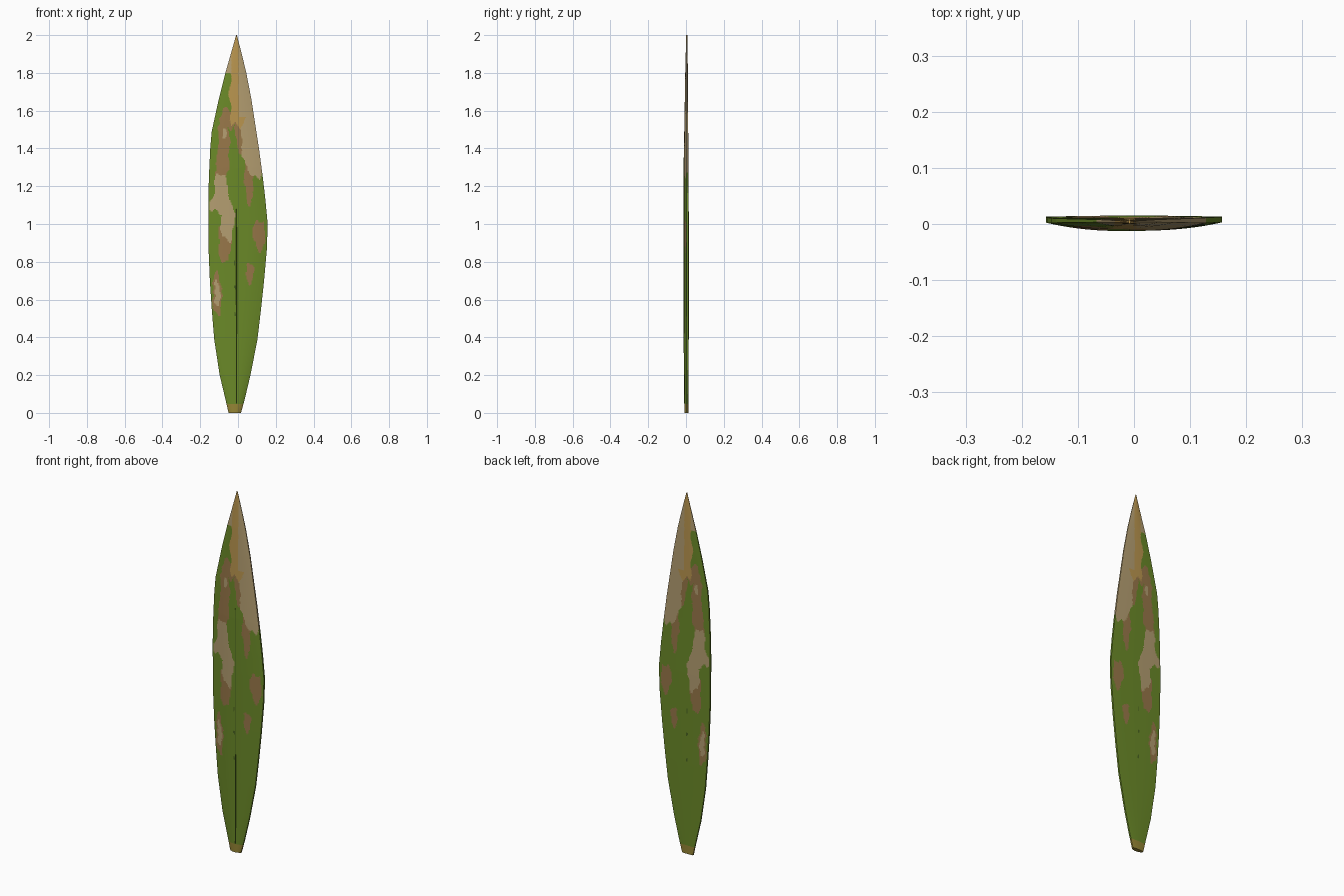
import bpy, bmesh, math
from mathutils import Vector

cube = bpy.data.objects.get("Cube")
if cube:
    bpy.data.objects.remove(cube)

# ---- colours ----
def make_material(name, rgb):
    colour = tuple((c / 255) ** 2.2 for c in rgb) + (1,)
    mat = bpy.data.materials.new(name)
    mat.use_nodes = True
    mat.diffuse_color = colour
    bsdf = mat.node_tree.nodes["Principled BSDF"]
    bsdf.inputs["Base Color"].default_value = colour
    bsdf.inputs["Roughness"].default_value = 0.8
    return mat

COLOURS = {"green": (106, 136, 44), "tan": (178, 156, 112), "brown": (150, 118, 74),
           "orange": (184, 148, 80), "olive": (148, 132, 56), "dark": (74, 98, 36)}
NAMES = list(COLOURS)
MATERIALS = [make_material("leaf " + n, c) for n, c in COLOURS.items()]

# ---- outline (height, right-hand edge, left-hand edge) and depth (height, front, back) ----
OUTLINE = [(0, -.05, .016), (.07, -.066, .035), (.2, -.097, .066), (.39, -.126, .103),
           (.55, -.139, .122), (.7, -.149, .138), (.87, -.156, .153), (1, -.157, .157),
           (1.13, -.157, .145), (1.25, -.154, .131), (1.4, -.147, .111), (1.49, -.139, .097),
           (1.66, -.102, .071), (1.8, -.067, .044), (1.9, -.038, .02), (2, -.01, -.006)]
DEPTH = [(0, -.009, .011), (.5, -.011, .013), (1, -.012, .013), (1.3, -.0125, .011),
         (1.8, -.004, .008), (2, .001, .005)]

def sample(table, z):
    for a, b in zip(table, table[1:]):
        if z <= b[0]:
            t = (z - a[0]) / (b[0] - a[0])
            return [p + (q - p) * t for p, q in zip(a[1:], b[1:])]
    return list(table[-1][1:])

def front_y(z, u):
    """Front surface depth, u running from -1 to 1 across the blade."""
    front, back = sample(DEPTH, z)
    rim = back - .4 * (back - front)
    return rim + (front - rim) * (1 - abs(u) ** 2.4)

# ---- painted patches: colour, centre x, centre z, half width, half height ----
PATCHES = [
    ("brown", -.075, 1.42, .03, .19), ("brown", -.04, 1.56, .06, .05),
    ("brown", -.09, 1.27, .03, .1), ("brown", .015, 1.5, .03, .12),
    ("brown", .058, 1.26, .024, .16), ("brown", .06, 1.62, .03, .06),
    ("tan", .062, 1.48, .045, .2), ("tan", .1, 1.38, .045, .14),
    ("brown", -.07, .92, .033, .13), ("tan", -.09, 1.17, .036, .1),
    ("tan", -.09, 1.11, .06, .05), ("tan", -.056, 1.03, .037, .12),
    ("brown", .112, .94, .034, .08), ("brown", .062, .745, .021, .055),
    ("brown", -.11, .63, .024, .115), ("tan", -.11, .625, .015, .07),
    ("tan", -.07, 1.47, .012, .03), ("orange", 0, 1.57, .045, .05),
    ("dark", -.018, .78, .005, .012), ("dark", -.018, .65, .005, .012),
    ("dark", -.018, .51, .005, .012),
]

def paint(x, z):
    if z < .05:
        return "olive"
    if z > 1.8 or (z > 1.57 and x > -.042 + .008 * math.sin(z * 40)):
        if x > .004 or (z > 1.8 and x < -.035):
            return "tan"
        return "orange"
    colour = "green"
    wx = x + .004 * math.sin(z * 47) + .002 * math.sin(z * 130)
    wz = z + .015 * math.sin(x * 120)
    for name, cx, cz, rx, rz in PATCHES:
        if ((wx - cx) / rx) ** 2 + ((wz - cz) / rz) ** 2 < 1:
            colour = name
    return colour

# ---- leaf blade: stacked closed sections ----
ACROSS, ALONG = 52, 300
bm = bmesh.new()
rings = []
for j in range(ALONG + 1):
    z = 2 * j / ALONG
    lo, hi = sample(OUTLINE, z)
    back = sample(DEPTH, z)[1]
    us = [2 * i / ACROSS - 1 for i in range(ACROSS + 1)]
    ring = []
    for side, row in (("front", us), ("back", us[::-1])):
        for u in row:
            x = (lo + hi) / 2 + u * (hi - lo) / 2
            y = front_y(z, u) if side == "front" else back + .002 * (1 - u * u)
            ring.append(bm.verts.new((x, y, z)))
    rings.append(ring)
for a, b in zip(rings, rings[1:]):
    for i in range(len(a)):
        k = (i + 1) % len(a)
        bm.faces.new((a[i], a[k], b[k], b[i]))
bm.faces.new(rings[0][::-1])
bm.faces.new(rings[-1])
for face in bm.faces:
    c = face.calc_center_median()
    face.material_index = NAMES.index(paint(c.x, c.z))
bmesh.ops.recalc_face_normals(bm, faces=bm.faces[:])
mesh = bpy.data.meshes.new("leaf_blade")
bm.to_mesh(mesh)
bm.free()
for mat in MATERIALS:
    mesh.materials.append(mat)
blade = bpy.data.objects.new("leaf_blade", mesh)
bpy.context.collection.objects.link(blade)
bpy.context.view_layer.objects.active = blade
blade.select_set(True)
bpy.ops.object.shade_smooth_by_angle(angle=math.radians(40))

# ---- midrib: fine raised vein down the front ----
curve = bpy.data.curves.new("midrib", "CURVE")
curve.dimensions = "3D"
curve.bevel_depth = .003
curve.bevel_resolution = 2
curve.use_fill_caps = True
spline = curve.splines.new("POLY")
STEPS = 30
spline.points.add(STEPS)
for i, point in enumerate(spline.points):
    z = .05 + 1.4 * i / STEPS
    x = -.008
    lo, hi = sample(OUTLINE, z)
    u = (2 * x - lo - hi) / (hi - lo)
    point.co = (x, front_y(z, u) + .001, z, 1)
    point.radius = 1 - .6 * i / STEPS
curve.materials.append(MATERIALS[NAMES.index("dark")])
midrib = bpy.data.objects.new("midrib", curve)
bpy.context.collection.objects.link(midrib)
